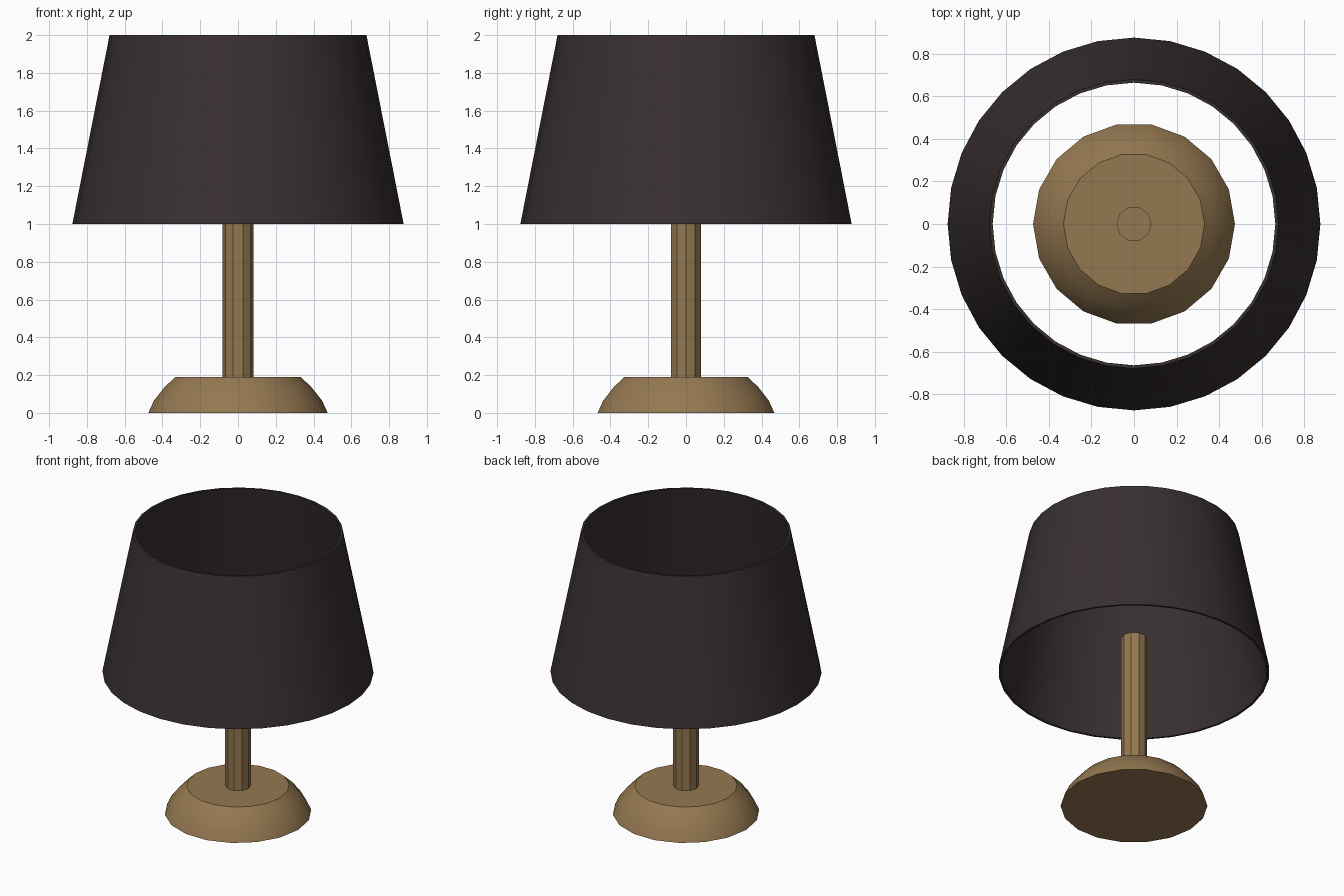
import bpy, bmesh, math

if "Cube" in bpy.data.objects:
    bpy.data.objects.remove(bpy.data.objects["Cube"])


def material(name, rgb):
    m = bpy.data.materials.new(name)
    m.diffuse_color = (*rgb, 1.0)
    m.use_nodes = True
    m.node_tree.nodes["Principled BSDF"].inputs["Base Color"].default_value = m.diffuse_color
    return m


def lathe(name, profile, sides, mat, closed=False, angle=30):
    """Spin (radius, z) points round z; cap the ends unless the profile is closed."""
    bm = bmesh.new()
    rings = [[bm.verts.new((r * math.cos(2 * math.pi * i / sides),
                            r * math.sin(2 * math.pi * i / sides), z))
              for i in range(sides)] for r, z in profile]
    pairs = list(zip(rings, rings[1:]))
    if closed:
        pairs.append((rings[-1], rings[0]))
    else:
        bm.faces.new(rings[0][::-1])
        bm.faces.new(rings[-1])
    for a, b in pairs:
        for i in range(sides):
            j = (i + 1) % sides
            bm.faces.new((a[i], a[j], b[j], b[i]))
    bmesh.ops.recalc_face_normals(bm, faces=bm.faces)
    me = bpy.data.meshes.new(name)
    bm.to_mesh(me)
    bm.free()
    me.materials.append(mat)
    ob = bpy.data.objects.new(name, me)
    bpy.context.collection.objects.link(ob)
    bpy.ops.object.select_all(action='DESELECT')
    ob.select_set(True)
    bpy.context.view_layer.objects.active = ob
    bpy.ops.object.shade_smooth_by_angle(angle=math.radians(angle))
    return ob


wood = material("light_wood", (0.30, 0.19, 0.082))
fabric = material("dark_fabric", (0.040, 0.029, 0.029))

# Rounded foot
lathe("base", [(0.475, 0.0), (0.445, 0.065), (0.39, 0.135), (0.332, 0.19)], 18, wood)

# Faceted pole, ending inside the shade
lathe("pole", [(0.083, 0.18), (0.083, 1.25)], 10, wood)

# Open tapered shade with a thin wall
lathe("shade", [(0.877, 1.0), (0.68, 2.0), (0.665, 2.0), (0.862, 1.0)], 32, fabric, closed=True)
